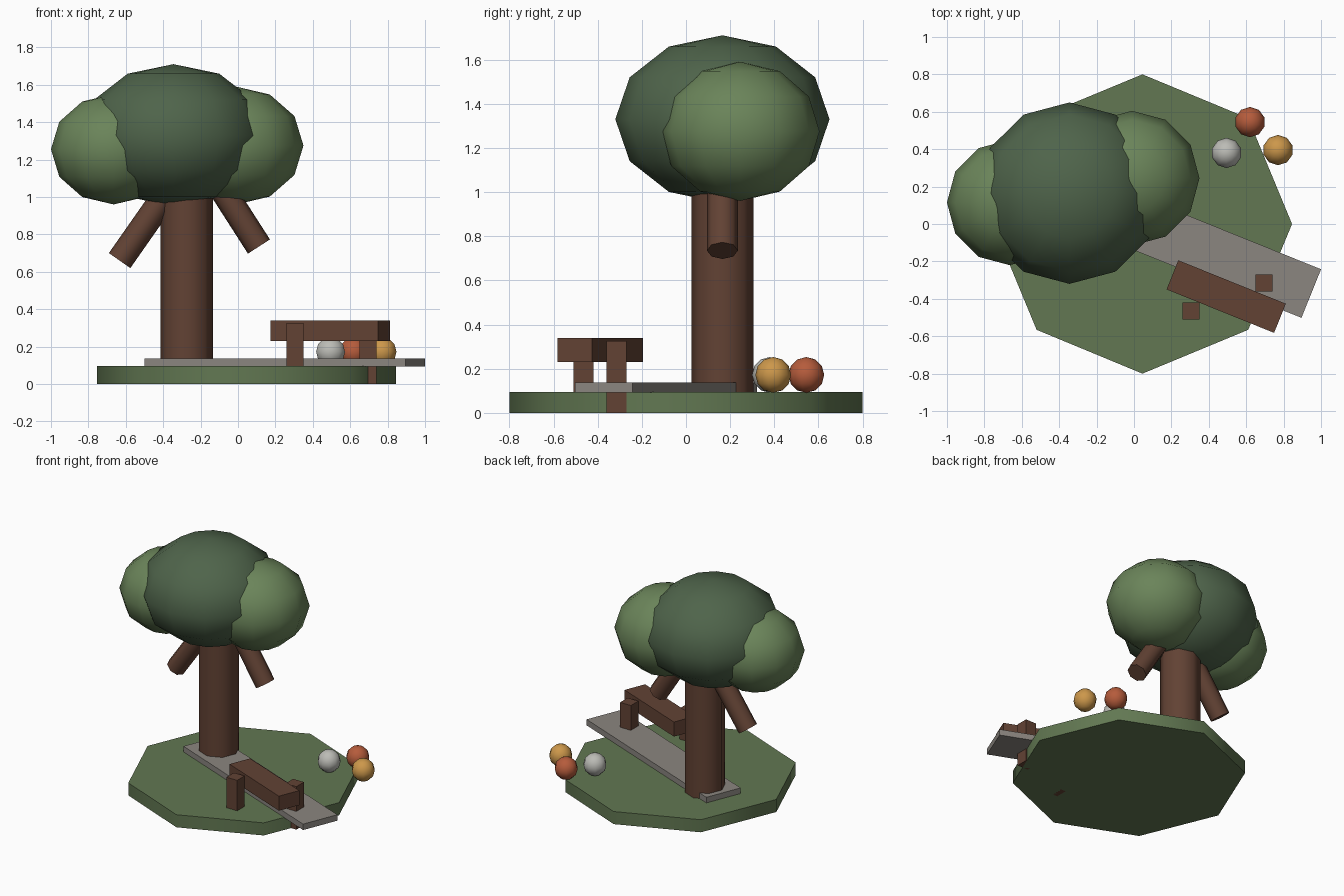
import bpy
from math import radians, atan2
from mathutils import Vector

if "Cube" in bpy.data.objects:
    bpy.data.objects.remove(bpy.data.objects["Cube"])


def mat(name, r, g, b):
    m = bpy.data.materials.new(name)
    m.diffuse_color = [(c / 255) ** 2.2 for c in (r, g, b)] + [1]
    m.use_nodes = True
    m.node_tree.nodes["Principled BSDF"].inputs["Base Color"].default_value = m.diffuse_color
    return m


BARK = mat("bark", 98, 68, 55)
DARK_LEAF = mat("dark_leaf", 80, 100, 76)
LIGHT_LEAF = mat("light_leaf", 106, 131, 90)
GRASS = mat("grass", 98, 119, 83)
STONE = mat("stone", 138, 133, 127)


def finish(name, material, smooth=True):
    o = bpy.context.object
    o.name = name
    o.data.materials.append(material)
    bpy.ops.object.transform_apply(location=False, rotation=True, scale=True)
    if smooth:
        bpy.ops.object.shade_smooth_by_angle(angle=radians(55))
    return o


def box(name, loc, size, material, turn=0):
    bpy.ops.mesh.primitive_cube_add(size=1, location=loc, rotation=(0, 0, radians(turn)))
    bpy.context.object.scale = size
    finish(name, material, False)


def rod(name, start, end, radius, material, sides=8):
    a, b = Vector(start), Vector(end)
    d = b - a
    bpy.ops.mesh.primitive_cylinder_add(vertices=sides, radius=radius, depth=d.length,
                                        location=(a + b) / 2, rotation=(0, atan2(d.x, d.z), 0))
    finish(name, material)


def ball(name, loc, radii, material, segments=12, rings=6):
    bpy.ops.mesh.primitive_uv_sphere_add(segments=segments, ring_count=rings, radius=1, location=loc)
    bpy.context.object.scale = radii
    finish(name, material)


# Octagonal lawn and stone path
rod("lawn", (0.045, 0, 0), (0.045, 0, 0.095), 0.80, GRASS)
box("path", (0.25, -0.09, 0.115), (1.505, 0.28, 0.045), STONE, -22)

# Tree trunk and two branches
rod("trunk", (-0.275, 0.165, 0), (-0.275, 0.165, 1.1), 0.14, BARK)
rod("left_branch", (-0.633, 0.165, 0.66), (-0.29, 0.165, 1.15), 0.07, BARK)
rod("right_branch", (0.112, 0.165, 0.735), (-0.18, 0.165, 1.19), 0.07, BARK)

# Leafy crown
ball("crown_middle", (-0.345, 0.165, 1.33), (0.49, 0.485, 0.38), DARK_LEAF)
ball("crown_left", (-0.665, 0.115, 1.255), (0.335, 0.335, 0.295), LIGHT_LEAF)
ball("crown_right", (-0.01, 0.245, 1.275), (0.36, 0.36, 0.315), LIGHT_LEAF)

# Bench
box("bench_seat", (0.493, -0.388, 0.285), (0.62, 0.168, 0.11), BARK, -22)
for name, x, y in (("bench_leg_left", 0.305, -0.465), ("bench_leg_right", 0.695, -0.315)):
    box(name, (x, y, 0.1625), (0.09, 0.09, 0.325), BARK)

# Three balls on the lawn
for name, x, y, rgb in (("white_ball", 0.495, 0.38, (186, 186, 180)),
                        ("red_ball", 0.62, 0.545, (180, 92, 62)),
                        ("orange_ball", 0.77, 0.395, (203, 150, 76))):
    ball(name, (x, y, 0.172), (0.081, 0.081, 0.081), mat(name, *rgb), 10, 6)
